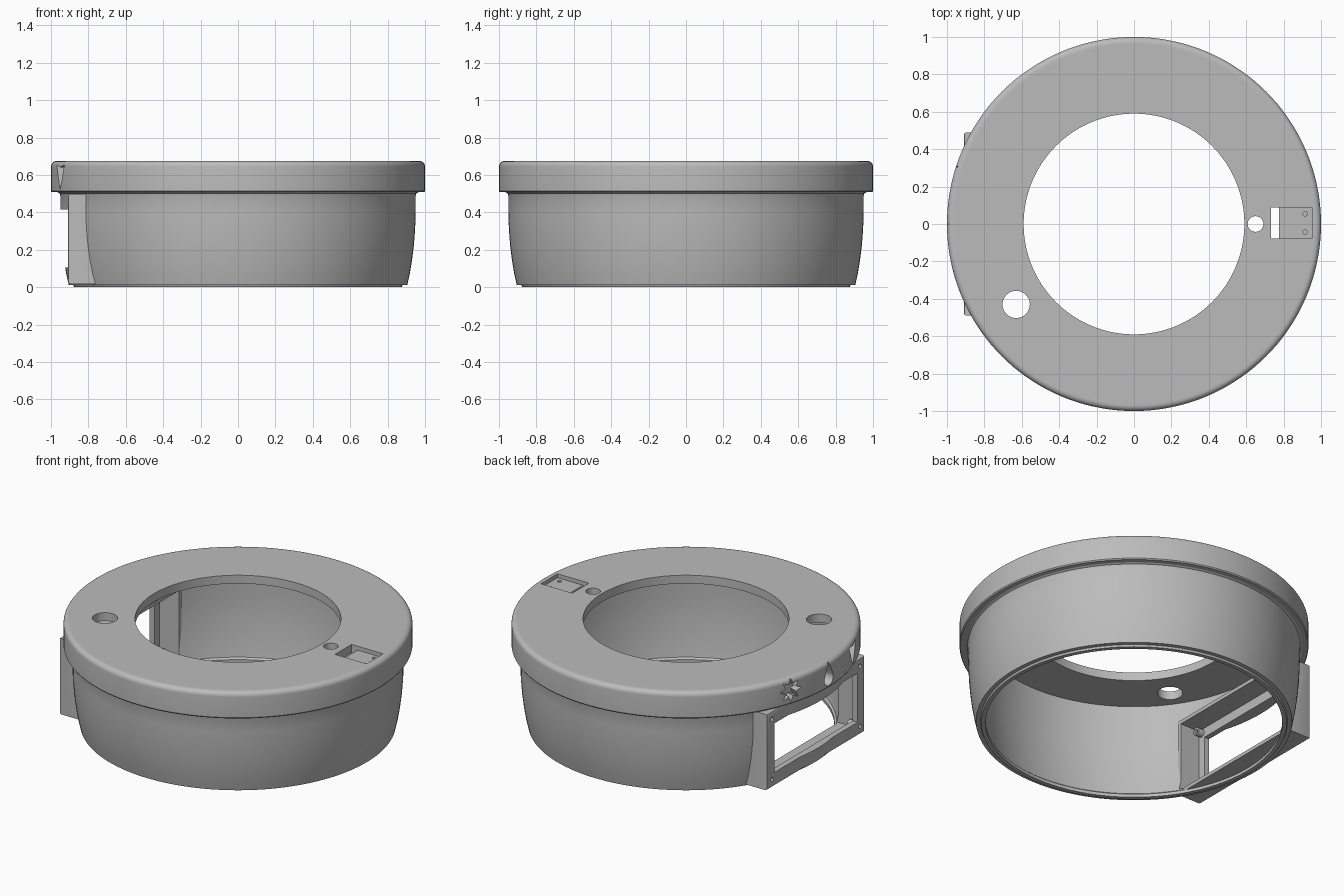
import bpy, bmesh
from math import sin, cos, pi, radians
from mathutils import Matrix, Vector

cube = bpy.data.objects.get("Cube")
if cube:
    bpy.data.objects.remove(cube, do_unlink=True)

grey = bpy.data.materials.new("plain_grey")
grey.use_nodes = True
grey.diffuse_color = (0.5, 0.5, 0.5, 1)
grey.node_tree.nodes["Principled BSDF"].inputs["Base Color"].default_value = (0.5, 0.5, 0.5, 1)


def make(name, bm):
    bmesh.ops.recalc_face_normals(bm, faces=bm.faces)
    mesh = bpy.data.meshes.new(name)
    bm.to_mesh(mesh)
    bm.free()
    mesh.materials.append(grey)
    obj = bpy.data.objects.new(name, mesh)
    bpy.context.collection.objects.link(obj)
    return obj


def lathe(name, profile, steps=144):
    """Closed (radius, height) profile turned about z."""
    bm = bmesh.new()
    rings = [[bm.verts.new((r * cos(2 * pi * i / steps), r * sin(2 * pi * i / steps), z))
              for r, z in profile] for i in range(steps)]
    n = len(profile)
    for i in range(steps):
        a, b = rings[i], rings[(i + 1) % steps]
        for j in range(n):
            k = (j + 1) % n
            bm.faces.new((a[j], b[j], b[k], a[k]))
    return make(name, bm)


def box(name, x, y, z, bevel=0):
    bm = bmesh.new()
    bmesh.ops.create_cube(bm, size=1)
    for v in bm.verts:
        v.co = [lo + (hi - lo) * (c + 0.5) for c, (lo, hi) in zip(v.co, (x, y, z))]
    if bevel:
        edges = [e for e in bm.edges if all(v.co.x < x[0] + 0.001 for v in e.verts)]
        bmesh.ops.bevel(bm, geom=edges, offset=bevel, segments=2, affect='EDGES', profile=0.5)
    return make(name, bm)


def rod(name, centre, radius, length, along_x=False):
    bm = bmesh.new()
    turn = Matrix.Rotation(pi / 2, 4, 'Y') if along_x else Matrix()
    bmesh.ops.create_cone(bm, cap_ends=True, segments=32, radius1=radius, radius2=radius,
                          depth=length, matrix=Matrix.Translation(centre) @ turn)
    return make(name, bm)


def badge(name, angle, outline):
    """Prism of a flat (sideways, up) outline, sunk into the rim at an angle."""
    a = radians(angle)
    out, side = Vector((cos(a), sin(a), 0)), Vector((-sin(a), cos(a), 0))
    bm = bmesh.new()
    near, far = [[bm.verts.new(out * r + side * s + Vector((0, 0, 0.595 + h)))
                  for s, h in outline] for r in (0.945, 1.05)]
    bm.faces.new(near)
    bm.faces.new(far)
    for i in range(len(outline)):
        j = (i + 1) % len(outline)
        bm.faces.new((near[i], near[j], far[j], far[i]))
    return make(name, bm)


def combine(target, tool, operation='DIFFERENCE'):
    mod = target.modifiers.new(operation.lower(), 'BOOLEAN')
    mod.operation, mod.solver, mod.object = operation, 'EXACT', tool
    bpy.context.view_layer.objects.active = target
    bpy.ops.object.modifier_apply(modifier=mod.name)
    bpy.data.objects.remove(tool, do_unlink=True)


# Round housing: bottom lip, bowed wall, overhanging rim and flat lid
rim_round = [(0.97 + 0.03 * cos(t * pi / 12), 0.645 + 0.03 * sin(t * pi / 12)) for t in range(7)]
housing = lathe("ring_housing",
                [(0.85, 0), (0.875, 0), (0.88, 0.012), (0.905, 0.012), (0.918, 0.07),
                 (0.93, 0.14), (0.94, 0.22), (0.947, 0.31), (0.95, 0.4), (0.95, 0.49),
                 (0.954, 0.502), (0.965, 0.508), (0.995, 0.508), (1, 0.515)]
                + rim_round +
                [(0.96, 0.675), (0.59, 0.675), (0.59, 0.622), (0.89, 0.622),
                 (0.9, 0.4), (0.893, 0.25), (0.875, 0.1), (0.862, 0.03), (0.85, 0.02)])

# Boxed display frame, hollowed from inside, with a window
combine(housing, box("frame", (-0.91, -0.74), (-0.49, 0.49), (0.018, 0.498), 0.014), 'UNION')
combine(housing, box("pocket", (-0.875, -0.6), (-0.465, 0.465), (0.04, 0.475)))
combine(housing, box("window", (-1, -0.8), (-0.415, 0.415), (0.105, 0.415)))

# Screw posts and screw holes in the frame corners
for y in (-0.44, 0.44):
    for z in (0.07, 0.45):
        combine(housing, rod("post", (-0.865, y, z), 0.024, 0.06, True), 'UNION')
        combine(housing, rod("screw_hole", (-0.87, y, z), 0.013, 0.2, True))

# Lid openings: round holes, switch recess, slot and pin holes
combine(housing, rod("large_hole", (-0.63, -0.43, 0.66), 0.073, 0.2))
combine(housing, rod("small_hole", (0.65, 0, 0.66), 0.042, 0.2))
combine(housing, box("recess", (0.733, 0.953), (-0.077, 0.088), (0.65, 0.8)))
combine(housing, box("slot", (0.733, 0.775), (-0.077, 0.088), (0.55, 0.8)))
for y in (-0.043, 0.055):
    combine(housing, rod("pin_hole", (0.915, y, 0.65), 0.012, 0.03))

# Engraved rim symbols: star, drop and wedge
star = [((0.075 if i % 2 == 0 else 0.04) * sin(i * pi / 8),
         (0.075 if i % 2 == 0 else 0.04) * cos(i * pi / 8)) for i in range(16)]
drop = [(0, 0.075)] + [(0.045 * cos(t * pi / 9), -0.03 + 0.045 * sin(t * pi / 9))
                       for t in range(1, -11, -1)]
wedge = [(-0.065, 0.06), (0, 0.045), (0.065, 0.06), (0.03, -0.015), (0, -0.075), (-0.03, -0.015)]
for name, angle, outline in (("star", 162, star), ("drop", 180, drop), ("wedge", 198, wedge)):
    combine(housing, badge(name, angle, outline))

# Smooth curved walls, crisp edges
bpy.ops.object.select_all(action='DESELECT')
housing.select_set(True)
bpy.context.view_layer.objects.active = housing
bpy.ops.object.shade_smooth_by_angle(angle=radians(28))
